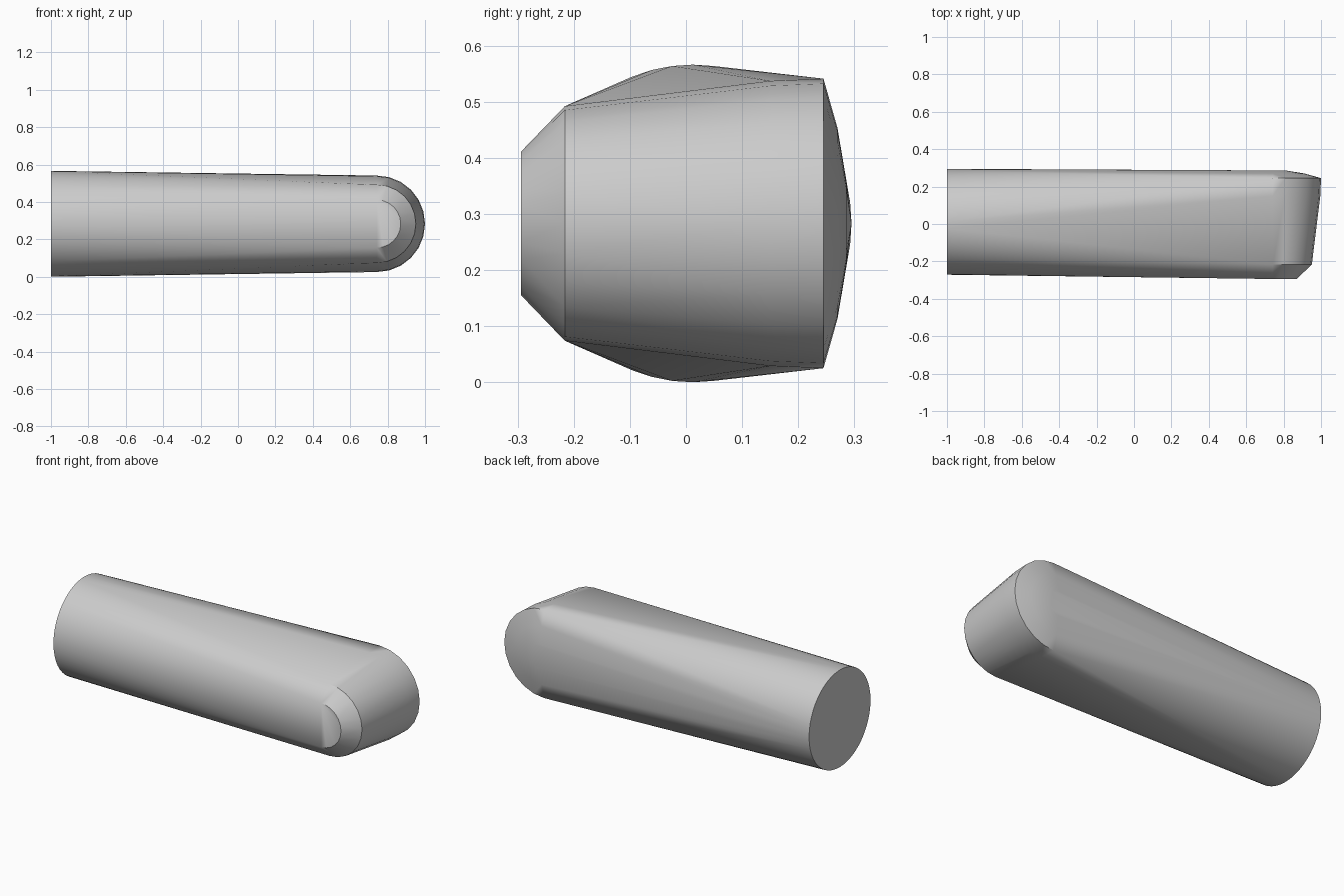
import bpy, bmesh
from math import sin, cos, pi, radians

cube = bpy.data.objects.get("Cube")
if cube:
    bpy.data.objects.remove(cube, do_unlink=True)

MID_Z = 0.283
TIP_X = 0.742

grey = bpy.data.materials.new("plain_grey")
grey.use_nodes = True
colour = (0.6, 0.6, 0.6, 1)
grey.diffuse_color = colour
grey.node_tree.nodes["Principled BSDF"].inputs["Base Color"].default_value = colour

bm = bmesh.new()

# Round butt end
for i in range(48):
    a = 2 * pi * i / 48
    bm.verts.new((-1, 0.012 + 0.283 * cos(a), MID_Z + 0.283 * sin(a)))


# Half-round outlines stacked from the chamfered front to the domed back
def half_round(y, radius, steps=12):
    for i in range(steps + 1):
        a = -pi / 2 + pi * i / steps
        bm.verts.new((TIP_X + radius * cos(a), y, MID_Z + radius * sin(a)))


for y, radius in ((-0.294, 0.128), (-0.216, 0.209), (0.15, 0.254),
                  (0.245, 0.258), (0.27, 0.17), (0.286, 0.07)):
    half_round(y, radius)

# Taut skin around the butt and the tip
hull = bmesh.ops.convex_hull(bm, input=bm.verts)
loose = {v for v in hull["geom_interior"] + hull["geom_unused"]
         if isinstance(v, bmesh.types.BMVert) and not v.link_faces}
bmesh.ops.delete(bm, geom=list(loose), context="VERTS")
bmesh.ops.dissolve_limit(bm, angle_limit=radians(0.5), verts=bm.verts, edges=bm.edges)
bmesh.ops.recalc_face_normals(bm, faces=bm.faces)

mesh = bpy.data.meshes.new("tapered_handle")
bm.to_mesh(mesh)
bm.free()
mesh.materials.append(grey)
handle = bpy.data.objects.new("tapered_handle", mesh)
bpy.context.collection.objects.link(handle)
bpy.ops.object.select_all(action="DESELECT")
handle.select_set(True)
bpy.context.view_layer.objects.active = handle
bpy.ops.object.shade_smooth_by_angle(angle=radians(30))
